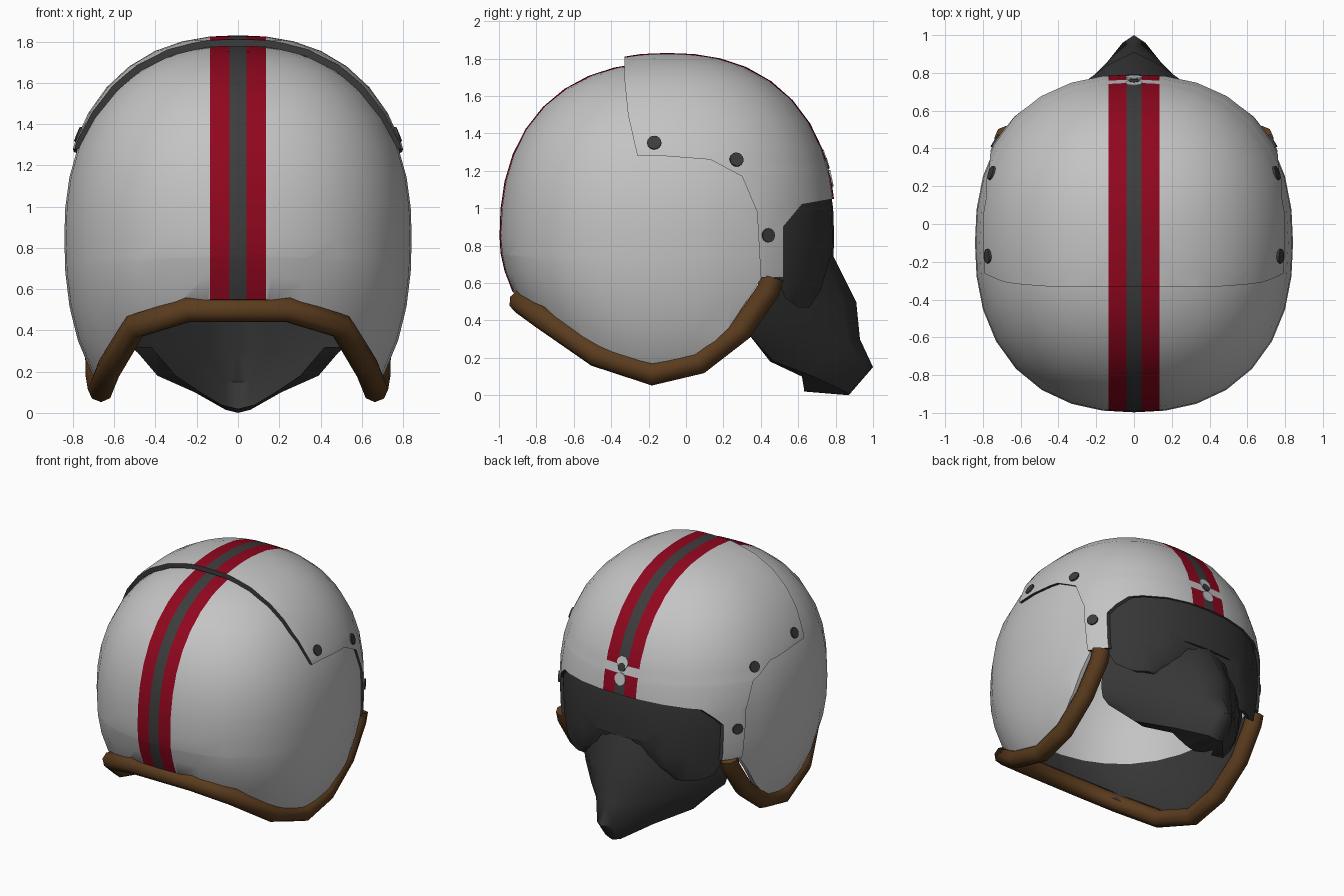
import bpy, bmesh, math
from mathutils import Vector

if "Cube" in bpy.data.objects:
    bpy.data.objects.remove(bpy.data.objects["Cube"])

N = 2.33                              # roundness exponent of the helmet body
CEN = Vector((0, -0.1, 0.85))
SHELL = (0.842, 0.897, 0.93)          # half sizes: x, y, z above centre
COVER = (0.858, 0.903, 0.98)
VISOR = (0.832, 0.892, 0.94)


def material(name, rgb):
    m = bpy.data.materials.new(name)
    m.diffuse_color = (*rgb, 1)
    m.use_nodes = True
    m.node_tree.nodes["Principled BSDF"].inputs["Base Color"].default_value = m.diffuse_color
    return m


white = material("shell_white", (0.55, 0.55, 0.55))
red = material("stripe_red", (0.28, 0.002, 0.013))
grey = material("dark_grey", (0.046, 0.046, 0.046))
black = material("mask_charcoal", (0.037, 0.037, 0.037))
brown = material("leather_brown", (0.105, 0.045, 0.013))
PALETTE = [white, red, grey, black]


def half_height(dims, v, up):
    """Upper half height is fixed; the lower one shrinks towards the nape."""
    return dims[2] if up else 1.06 - (0.5 * v * v if v < 0 else 0)


def grad(p, dims):
    q = p - CEN
    s = (dims[0], dims[1], half_height(dims, q.y / dims[1], q.z > 0))
    return Vector([math.copysign(abs(q[i] / s[i]) ** (N - 1), q[i]) / s[i] for i in range(3)]).normalized()


def surface_x(y, z, dims):
    v = (y - CEN.y) / dims[1]
    w = (z - CEN.z) / half_height(dims, v, z > CEN.z)
    return dims[0] * max(0, 1 - abs(v) ** N - abs(w) ** N) ** (1 / N)


def add(name, bm, mats):
    me = bpy.data.meshes.new(name)
    bm.to_mesh(me)
    bm.free()
    ob = bpy.data.objects.new(name, me)
    bpy.context.collection.objects.link(ob)
    for m in mats:
        me.materials.append(m)
    return ob


def smooth(ob, angle=35):
    bpy.ops.object.select_all(action='DESELECT')
    ob.select_set(True)
    bpy.context.view_layer.objects.active = ob
    bpy.ops.object.shade_smooth_by_angle(angle=math.radians(angle))


def hollow_body(dims, thick):
    bm = bmesh.new()
    for k in (1, 1 - thick / 0.9):
        vs = bmesh.ops.create_uvsphere(bm, u_segments=32, v_segments=20, radius=1)['verts']
        for v in vs:
            d = v.co
            u = d * sum(abs(c) ** N for c in d) ** (-1 / N)
            v.co = CEN + k * Vector((u.x * dims[0], u.y * dims[1],
                                     u.z * half_height(dims, u.y, u.z > 0)))
        if k < 1:
            bmesh.ops.reverse_faces(bm, faces=list({f for v in vs for f in v.link_faces}))
    return bm


def trimmed(name, dims, thick, outline, rule, zcuts=(), stripes=True):
    """Hollow body kept only inside a side-view outline (y, z), coloured by rule."""
    ob = add(name, hollow_body(dims, thick), PALETTE)
    bm = bmesh.new()
    face = bm.faces.new([bm.verts.new((-1.2, y, z)) for y, z in outline])
    ext = bmesh.ops.extrude_face_region(bm, geom=[face])['geom']
    bmesh.ops.translate(bm, vec=(2.4, 0, 0), verts=[g for g in ext if isinstance(g, bmesh.types.BMVert)])
    bmesh.ops.recalc_face_normals(bm, faces=bm.faces)
    cutter = add("outline_cutter", bm, [])
    cutter.hide_render = True
    mod = ob.modifiers.new("trim", 'BOOLEAN')
    mod.operation, mod.solver, mod.object = 'INTERSECT', 'EXACT', cutter
    me = bpy.data.meshes.new_from_object(ob.evaluated_get(bpy.context.evaluated_depsgraph_get()))
    ob.modifiers.clear()
    bm = bmesh.new()
    bm.from_mesh(me)
    planes = [((x, 0, 0), (1, 0, 0)) for x in (-0.135, -0.04, 0.04, 0.135)] if stripes else []
    planes += [((0, 0, z), (0, 0, 1)) for z in zcuts]
    for co, no in planes:
        bmesh.ops.bisect_plane(bm, geom=bm.verts[:] + bm.edges[:] + bm.faces[:],
                               plane_co=co, plane_no=no, dist=1e-5)
    bm.to_mesh(ob.data)
    bm.free()
    ob.data.materials.clear()
    for m in PALETTE:
        ob.data.materials.append(m)
    for p in ob.data.polygons:
        p.material_index = rule(p.center, p.normal.dot(grad(p.center, dims)))
    bpy.data.objects.remove(cutter)
    smooth(ob)


def stripe(x):
    return 2 if abs(x) < 0.04 else 1 if abs(x) < 0.135 else 0


def shell_rule(c, d):
    if d > 0.3:
        return stripe(c.x)
    return 3 if c.z < 0.75 else 0     # dark liner low inside


def cover_rule(c, d):
    if d > 0.9:
        gap = c.y > 0.5 and 1.195 < c.z < 1.255
        return 0 if gap else stripe(c.x)
    return 0 if d < -0.9 else 2       # dark cut edge


# Main shell, open at the bottom and the face
trimmed("helmet_shell", SHELL, 0.03,
        [(.40, .62), (.42, .98), (.34, 1.3), (0, 1.45), (-.2, 1.6), (-.2, 2.1), (-1.2, 2.1), (-1.2, .58),
         (-.92, .55), (-.48, .23), (-.18, .13), (.05, .19), (.23, .36)], shell_rule, [0.75])

# Raised brow cover that holds the visor
trimmed("visor_cover", COVER, 0.03,
        [(-.33, 2.1), (-.33, 1.7), (-.31, 1.5), (-.26, 1.28), (-.13, 1.28), (.13, 1.26), (.30, 1.17),
         (.38, .98), (.40, .63), (.52, .63), (.52, .9), (.62, 1.02), (.79, 1.05), (1.2, 1.05), (1.2, 2.1)],
        cover_rule, [1.195, 1.255])

# Dark visor with a raised nose edge
trimmed("visor", VISOR, 0.02,
        [(.48, 1.0), (.50, .60), (.53, .52), (.60, .47), (.66, .47), (.72, .56), (.77, .74), (1.2, .76),
         (1.2, 1.2), (.6, 1.15)], lambda c, d: 3, stripes=False)

# Breathing mask: columns from the centre ridge to the cheek, each top to bottom
COLS = [
    [(0, .74, .90), (0, .79, .74), (0, .91, .50), (0, .93, .30), (0, 1.0, .15), (0, .87, 0), (0, .63, .02)],
    [(.10, .72, .88), (.13, .76, .70), (.14, .84, .50), (.14, .86, .30), (.06, .96, .15), (.06, .86, .015), (.08, .63, .04)],
    [(.25, .68, .85), (.28, .70, .68), (.28, .74, .50), (.27, .73, .30), (.23, .72, .18), (.21, .68, .10), (.18, .62, .10)],
    [(.45, .56, .80), (.47, .56, .65), (.46, .56, .50), (.45, .54, .35), (.43, .50, .24), (.39, .47, .18), (.30, .45, .18)],
    [(.60, .42, .70), (.60, .42, .60), (.60, .38, .50), (.59, .36, .42), (.56, .34, .36), (.51, .34, .32), (.42, .34, .32)],
]
bm = bmesh.new()
grid = [[bm.verts.new(p) for p in col] for col in COLS]
for a, b in zip(grid, grid[1:]):
    for j in range(len(a) - 1):
        bm.faces.new((a[j], b[j], b[j + 1], a[j + 1]))
mask = add("face_mask", bm, [black])
mask.modifiers.new("mirror", 'MIRROR').use_clip = True
smooth(mask, 40)

# Leather edge roll around the bottom opening
HALF = [(.675, .46, .63), (.675, .44, .56), (.68, .295, .35), (.675, .07, .175), (.665, -.18, .115),
        (.625, -.48, .215), (.50, -.775, .42), (.24, -.885, .50)]
path = HALF + [(-x, y, z) for x, y, z in reversed(HALF)]
cu = bpy.data.curves.new("rim_path", 'CURVE')
cu.dimensions, cu.bevel_depth, cu.bevel_resolution, cu.use_fill_caps = '3D', 0.063, 2, True
sp = cu.splines.new('POLY')
sp.points.add(len(path) - 1)
for pt, co in zip(sp.points, path):
    pt.co = (*co, 1)
tmp = bpy.data.objects.new("rim_path", cu)
bpy.context.collection.objects.link(tmp)
me = bpy.data.meshes.new_from_object(tmp.evaluated_get(bpy.context.evaluated_depsgraph_get()))
bpy.data.objects.remove(tmp)
rim = bpy.data.objects.new("leather_rim", me)
bpy.context.collection.objects.link(rim)
me.materials.clear()
me.materials.append(brown)
smooth(rim, 50)


# Round studs and badge discs lying on the cover
def disc(name, p, radius, depth, mat):
    bm = bmesh.new()
    bmesh.ops.create_cone(bm, cap_ends=True, segments=16, radius1=radius, radius2=radius, depth=depth)
    ob = add(name, bm, [mat])
    ob.location = p
    ob.rotation_euler = grad(Vector(p), COVER).to_track_quat('Z', 'Y').to_euler()


for side, s in (("right", 1), ("left", -1)):
    for i, (y, z) in enumerate([(-.17, 1.35), (.27, 1.26), (.44, .855)]):
        disc(f"snap_{side}_{i + 1}", (s * surface_x(y, z, COVER), y, z), 0.038, 0.012, grey)


def front_y(z):
    return CEN.y + COVER[1] * (1 - abs((z - CEN.z) / COVER[2]) ** N) ** (1 / N)


disc("badge_light", (0, front_y(1.16), 1.16), 0.045, 0.009, white)
disc("badge_light_top", (0, front_y(1.27), 1.27), 0.045, 0.006, white)
disc("badge_dark", (0, front_y(1.24), 1.24), 0.03, 0.009, grey)
